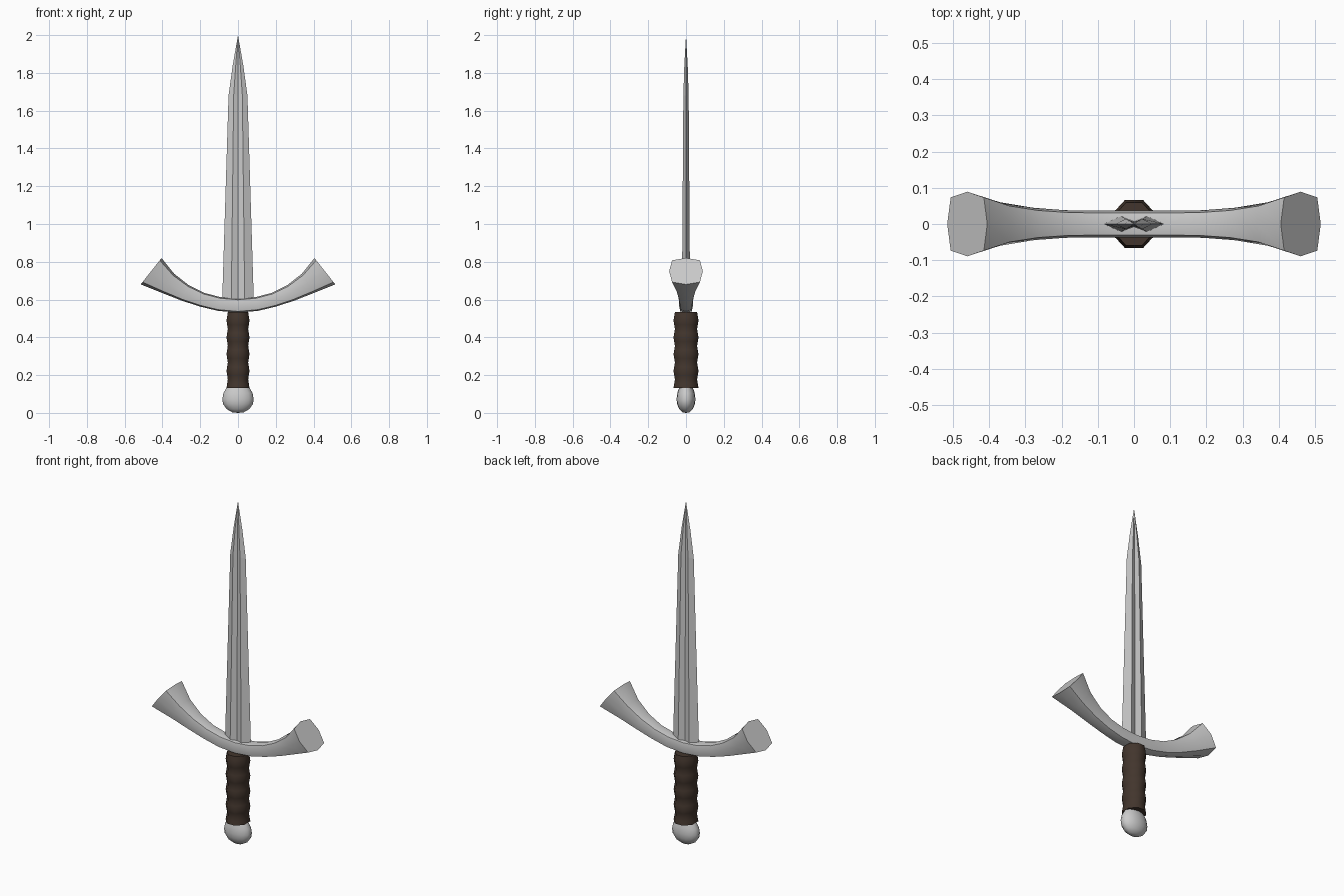
import bpy, bmesh, math
from mathutils import Vector

if "Cube" in bpy.data.objects:
    bpy.data.objects.remove(bpy.data.objects["Cube"])


def loft(name, rings, angle=None, color=None):
    """Skin equal-length closed rings, cap both ends, merge collapsed points."""
    bm = bmesh.new()
    loops = [[bm.verts.new(p) for p in ring] for ring in rings]
    n = len(loops[0])
    for a, b in zip(loops, loops[1:]):
        for i in range(n):
            j = (i + 1) % n
            bm.faces.new((a[i], a[j], b[j], b[i]))
    bm.faces.new(loops[0][::-1])
    bm.faces.new(loops[-1])
    bmesh.ops.remove_doubles(bm, verts=bm.verts, dist=1e-5)
    bmesh.ops.recalc_face_normals(bm, faces=bm.faces)
    mesh = bpy.data.meshes.new(name)
    bm.to_mesh(mesh)
    bm.free()
    obj = bpy.data.objects.new(name, mesh)
    bpy.context.collection.objects.link(obj)
    if color:
        mat = bpy.data.materials.new(name + "_material")
        mat.diffuse_color = color
        mat.use_nodes = True
        mat.node_tree.nodes["Principled BSDF"].inputs["Base Color"].default_value = mat.diffuse_color
        mesh.materials.append(mat)
    if angle:
        bpy.ops.object.select_all(action='DESELECT')
        obj.select_set(True)
        bpy.context.view_layer.objects.active = obj
        bpy.ops.object.shade_smooth_by_angle(angle=math.radians(angle))
    return obj


# blade: double-ridged section with a central groove, tapering to a point
def blade_ring(w, ridge, t, z):
    front = [(-w, 0), (-ridge, -t), (0, -t * 0.4), (ridge, -t), (w, 0)]
    back = [(x, -y) for x, y in front[3:0:-1]]
    return [(x, y, z) for x, y in front + back]


loft("blade", [blade_ring(*s) for s in (
    (0.085, 0.036, 0.022, 0.55),
    (0.050, 0.023, 0.014, 1.68),
    (0.028, 0.012, 0.009, 1.84),
    (0, 0, 0, 2.0))])

# crossguard: rounded octagon swept along an upward curve, flaring at the ends
half = [(0, 0.037), (0.1, 0.037), (0.19, 0.038), (0.28, 0.045),
        (0.37, 0.060), (0.46, 0.089)]
guard_rings = []
for x, r in [(-x, r) for x, r in half[:0:-1]] + half:
    centre = Vector((x, 0, 0.568 + 0.86 * x * x))
    up = Vector((-1.72 * x, 0, 1)).normalized()
    ring = []
    for k in range(8):
        a = k * math.pi / 4
        s = r * (1.17 if k % 2 else 1.0)
        ring.append(centre + Vector((0, s * math.cos(a), 0)) + up * s * math.sin(a))
    guard_rings.append(ring)
loft("crossguard", guard_rings, 50)

# grip: octagonal wooden handle with shallow finger waves
grip_rings = []
for i in range(19):
    z = 0.133 + 0.4 * i / 18
    r = 0.0675 + 0.004 * math.cos(i * math.pi / 2)
    grip_rings.append([(0.92 * r * math.cos(a), r * math.sin(a), z)
                       for a in [(k + 0.5) * math.pi / 4 for k in range(8)]])
loft("grip", grip_rings, 50, (0.055, 0.036, 0.026, 1))

# pommel: flattened ball
profile = [(0, 0), (0.030, 0.003), (0.060, 0.020), (0.079, 0.047),
           (0.083, 0.073), (0.077, 0.105), (0.058, 0.138)]
loft("pommel", [[(r * math.cos(k * math.pi / 8), 0.6 * r * math.sin(k * math.pi / 8), z)
                 for k in range(16)] for r, z in profile], 50)
